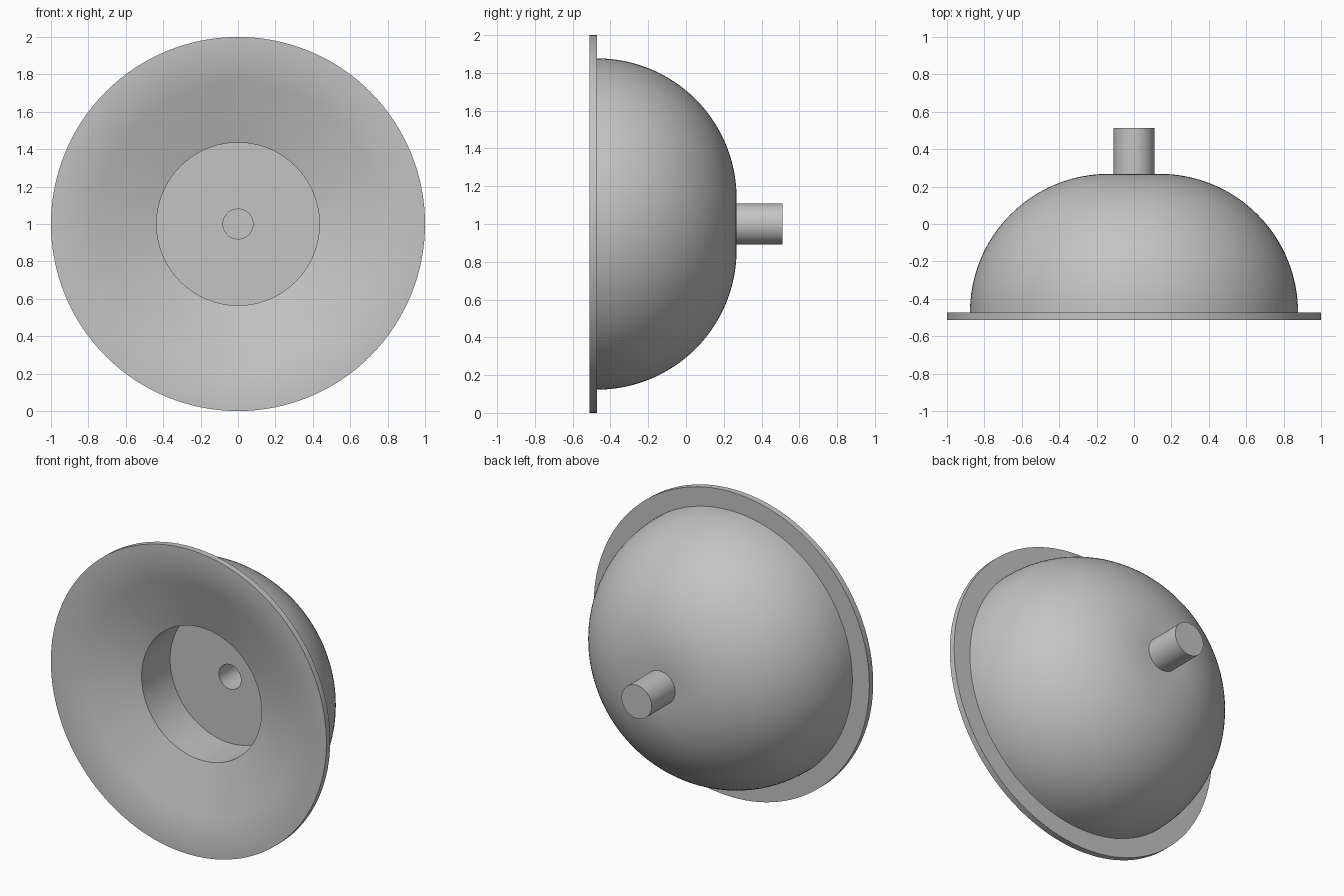
import bpy
import bmesh
import math
from mathutils import Vector

if "Cube" in bpy.data.objects:
    bpy.data.objects.remove(bpy.data.objects["Cube"], do_unlink=True)

SEGMENTS = 128
AXIS_HEIGHT = 1.0
FRONT, FLANGE_BACK, DOME_BACK, STEM_END = -0.512, -0.472, 0.268, 0.512
DOME_RADIUS, BORE, RECESS, STEM = 0.877, 0.08, 0.435, 0.109
RECESS_MOUTH, RECESS_FLOOR = -0.378, -0.083

grey = bpy.data.materials.new("plain grey")
grey.use_nodes = True
colour = (0.55, 0.55, 0.55, 1)
grey.diffuse_color = colour
grey.node_tree.nodes["Principled BSDF"].inputs["Base Color"].default_value = colour


def lathe(name, profile):
    """Spin a closed (radius, y) profile around the horizontal y axis."""
    bm = bmesh.new()
    verts = [bm.verts.new((r, y, 0)) for r, y in profile]
    edges = [bm.edges.new((verts[i], verts[(i + 1) % len(verts)]))
             for i in range(len(verts))
             if profile[i][0] + profile[(i + 1) % len(verts)][0] > 0]
    bmesh.ops.spin(bm, geom=verts + edges, cent=(0, 0, 0), axis=(0, 1, 0),
                   angle=math.tau, steps=SEGMENTS, use_duplicate=False)
    bmesh.ops.remove_doubles(bm, verts=bm.verts, dist=0.0001)
    bmesh.ops.recalc_face_normals(bm, faces=bm.faces)
    mesh = bpy.data.meshes.new(name)
    bm.to_mesh(mesh)
    bm.free()
    mesh.materials.append(grey)
    obj = bpy.data.objects.new(name, mesh)
    bpy.context.collection.objects.link(obj)
    obj.location = Vector((0, 0, AXIS_HEIGHT))
    bpy.ops.object.select_all(action="DESELECT")
    obj.select_set(True)
    bpy.context.view_layer.objects.active = obj
    bpy.ops.object.shade_smooth_by_angle(angle=math.radians(30))
    return obj


# Dome: a quarter circle around a small flat back
bend = DOME_BACK - FLANGE_BACK
flat = DOME_RADIUS - bend
dome = [(flat + bend * math.sin(a), FLANGE_BACK + bend * math.cos(a))
        for a in (math.pi / 2 * i / 32 for i in range(33))]

# Dished front: level at the rim, easing into a straight cone
ease = 0.25
slope = (RECESS_MOUTH - FRONT) / (1 - RECESS - ease / 2)
dish = [(1 - ease * t, FRONT + slope * ease * t * t / 2)
        for t in (i / 12 for i in range(13))]

body = ([(BORE, DOME_BACK)] + dome + [(1, FLANGE_BACK)] + dish
        + [(RECESS, RECESS_MOUTH), (RECESS, RECESS_FLOOR), (BORE, RECESS_FLOOR)])
lathe("dome_body", body)

# Stem: a capped tube continuing the bore
root, bore_end = DOME_BACK - 0.01, STEM_END - 0.04
lathe("rear_stem", [(BORE, root), (STEM, root), (STEM, STEM_END),
                    (0, STEM_END), (0, bore_end), (BORE, bore_end)])
